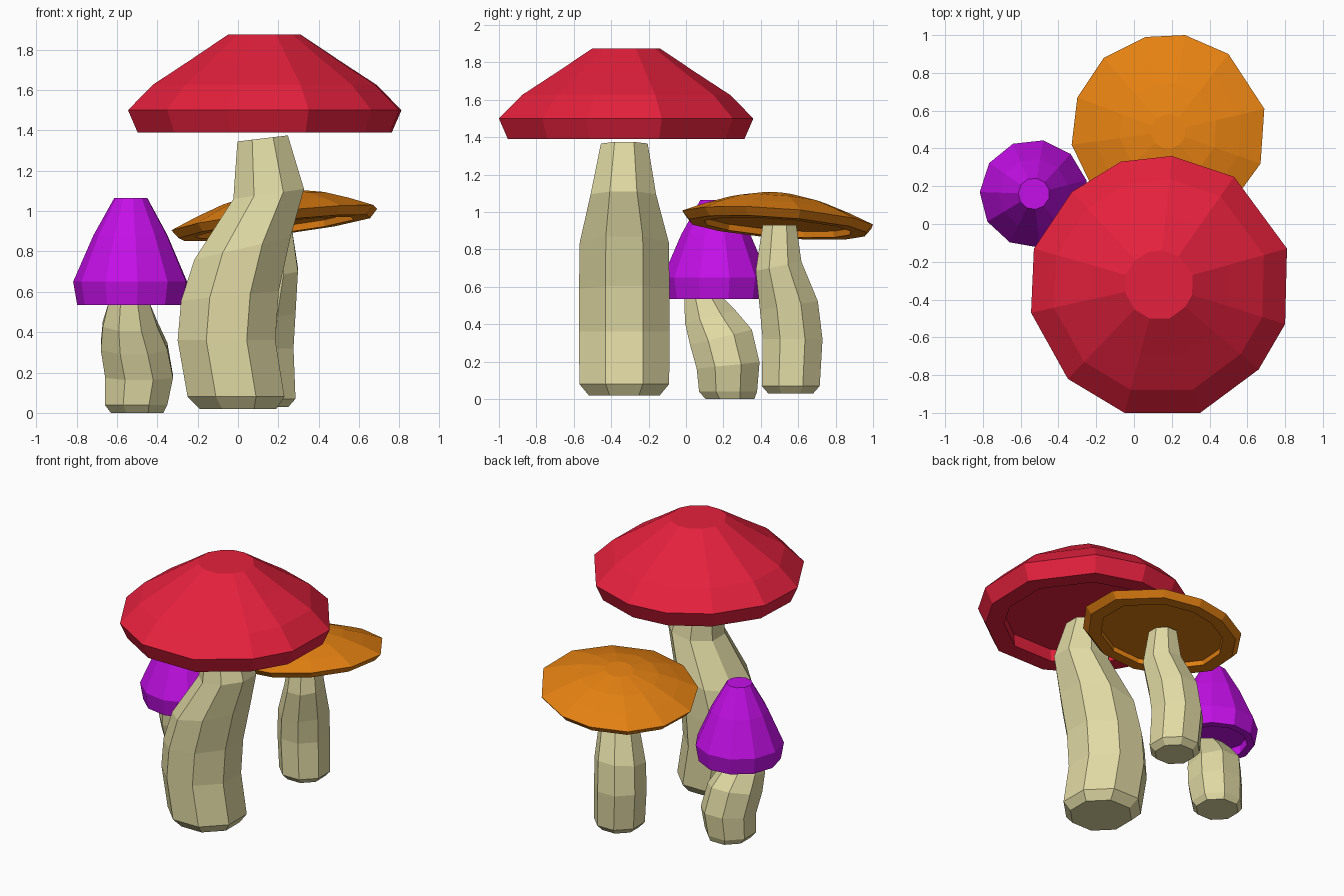
import bpy, bmesh, math

if "Cube" in bpy.data.objects:
    bpy.data.objects.remove(bpy.data.objects["Cube"])


def material(name, rgb):
    m = bpy.data.materials.new(name)
    m.diffuse_color = (*rgb, 1)
    m.use_nodes = True
    m.node_tree.nodes["Principled BSDF"].inputs["Base Color"].default_value = m.diffuse_color
    return m


def loft(name, rings, mat):
    """Skin a stack of equal-sized rings and close both ends, flat shaded."""
    bm = bmesh.new()
    loops = [[bm.verts.new(p) for p in ring] for ring in rings]
    n = len(loops[0])
    for a, b in zip(loops, loops[1:]):
        for i in range(n):
            j = (i + 1) % n
            bm.faces.new((a[i], a[j], b[j], b[i]))
    bm.faces.new(loops[0][::-1])
    bm.faces.new(loops[-1])
    bmesh.ops.recalc_face_normals(bm, faces=bm.faces)
    me = bpy.data.meshes.new(name)
    bm.to_mesh(me)
    bm.free()
    me.materials.append(mat)
    ob = bpy.data.objects.new(name, me)
    bpy.context.collection.objects.link(ob)
    return ob


def circle(cx, cy, r, n, phase):
    return [(cx + r * math.cos(phase + i * math.tau / n),
             cy + r * math.sin(phase + i * math.tau / n)) for i in range(n)]


def cap(name, outline, centre, profile, mat, slope=(0, 0)):
    """Scale the rim outline along a (scale, height) profile on a tilted plane."""
    cx, cy = centre
    rings = []
    for s, z in profile:
        ring = []
        for x, y in outline:
            dx, dy = (x - cx) * s, (y - cy) * s
            ring.append((cx + dx, cy + dy, z + slope[0] * dx + slope[1] * dy))
        rings.append(ring)
    return loft(name, rings, mat)


def stem(name, path, mat, n=8):
    """Eight-sided tube through (x, y, z, half width, x slope, y slope)."""
    rings = []
    for x, y, z, r, sx, sy in path:
        pts = circle(x, y, r / math.cos(math.pi / n), n, math.pi / n)
        rings.append([(px, py, z + sx * (px - x) + sy * (py - y)) for px, py in pts])
    return loft(name, rings, mat)


red = material("red", (0.79, 0.015, 0.047))
orange = material("orange", (0.78, 0.22, 0.006))
purple = material("purple", (0.55, 0.005, 0.80))
cream = material("cream", (0.75, 0.70, 0.37))

# Caps: recess floor, recess wall, rim underside, widest edge, dome, flat top
cap("red_cap",
    [(.35, -1), (.66, -.77), (.80, -.53), (.81, -.13), (.53, .25), (.20, .36),
     (-.07, .33), (-.33, .17), (-.53, -.13), (-.545, -.47), (-.35, -.82), (-.05, -1)],
    (.13, -.32),
    [(.77, 1.48), (.76, 1.39), (.93, 1.39), (1, 1.5), (.82, 1.625), (.55, 1.745), (.265, 1.875)],
    red)

cap("orange_cap",
    [(.69, .61), (.50, .90), (.27, 1), (.06, .99), (-.16, .88), (-.30, .67),
     (-.33, .42), (-.20, .15), (.02, 0), (.27, -.02), (.51, .10), (.67, .32)],
    (.18, .49),
    [(.765, .95), (.77, .917), (.93, .917), (1, .96), (.76, 1.012), (.5, 1.06), (.18, 1.095)],
    orange, (.118, -.0735))

cap("purple_cap", circle(-.53, .16, .287, 11, math.radians(80)), (-.53, .16),
    [(.77, .60), (.76, .535), (.93, .535), (1, .65), (.65, .88), (.29, 1.065)],
    purple)

# Stems
stem("red_stem",
     [(0, -.33, .02, .19, 0, 0), (-.01, -.33, .08, .24, 0, 0),
      (-.057, -.33, .36, .242, 0, 0), (-.04, -.33, .58, .242, .1, 0),
      (.022, -.33, .815, .238, .23, 0), (.152, -.335, 1.085, .175, .14, 0),
      (.122, -.33, 1.36, .125, .12, 0)], cream)

stem("orange_stem",
     [(.13, .56, .03, .12, 0, 0), (.13, .56, .07, .155, 0, 0),
      (.115, .57, .32, .16, 0, 0), (.13, .55, .50, .155, 0, .15),
      (.175, .495, .71, .122, 0, .2), (.175, .50, .93, .09, 0, 0)], cream)

stem("purple_stem",
     [(-.50, .235, 0, .13, 0, 0), (-.505, .225, .04, .155, 0, 0),
      (-.49, .225, .18, .168, 0, .1), (-.515, .187, .33, .165, 0, .25),
      (-.535, .13, .44, .135, 0, .25), (-.54, .09, .55, .1, 0, 0)], cream)
